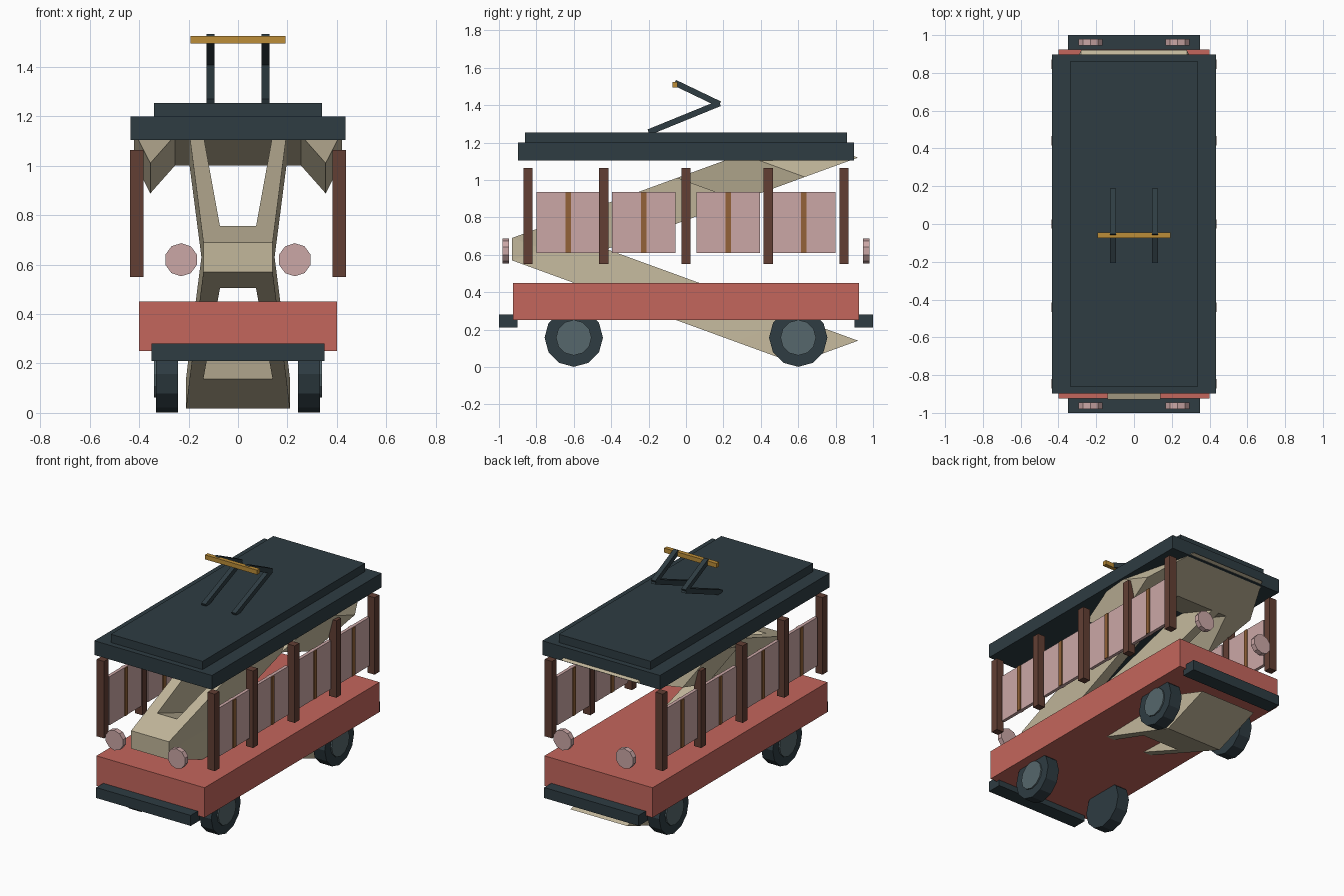
import bpy, bmesh, math
from mathutils import Vector

cube = bpy.data.objects.get("Cube")
if cube:
    bpy.data.objects.remove(cube)


def material(name, code):
    rgb = [int(code[i:i + 2], 16) / 255 for i in (0, 2, 4)]
    col = [c / 12.92 if c < 0.04 else ((c + 0.055) / 1.055) ** 2.4 for c in rgb] + [1]
    m = bpy.data.materials.new(name)
    m.use_nodes = True
    m.diffuse_color = col
    m.node_tree.nodes["Principled BSDF"].inputs["Base Color"].default_value = col
    return m


slate = material("dark slate", "2E3C42")
red = material("brick red", "C4665C")
cream = material("cream", "C2B79B")
pink = material("dusty pink", "CBA7A6")
brown = material("dark brown", "623F34")
wood = material("light wood", "936238")
gold = material("brass", "BC8D38")
grey = material("hub grey", "56676C")


def finish(bm, name, mat):
    bmesh.ops.recalc_face_normals(bm, faces=bm.faces)
    me = bpy.data.meshes.new(name)
    bm.to_mesh(me)
    bm.free()
    me.materials.append(mat)
    ob = bpy.data.objects.new(name, me)
    bpy.context.collection.objects.link(ob)
    return ob


def box(name, mat, xs, ys, zs):
    bm = bmesh.new()
    bmesh.ops.create_cube(bm, size=1)
    for v in bm.verts:
        v.co = [lo + (c + 0.5) * (hi - lo) for c, (lo, hi) in zip(v.co, (xs, ys, zs))]
    return finish(bm, name, mat)


def disc(name, mat, centre, radius, depth, sides, axis):
    bm = bmesh.new()
    bmesh.ops.create_cone(bm, cap_ends=True, segments=sides, radius1=radius,
                          radius2=radius, depth=depth)
    ob = finish(bm, name, mat)
    ob.location = centre
    ob.rotation_euler = (math.pi / 2, 0, 0) if axis == "y" else (0, math.pi / 2, 0)
    return ob


def rod(name, mat, x, start, end, width):
    a, b = Vector((x, *start)), Vector((x, *end))
    ob = box(name, mat, (-width, width), (-width, width), (0, (b - a).length))
    ob.location = a
    ob.rotation_euler = (-math.atan2(b.y - a.y, b.z - a.z), 0, 0)
    return ob


# Chassis, bumpers and roof
box("chassis", red, (-.4, .4), (-.925, .925), (.25, .45))
box("roof", slate, (-.435, .435), (-.897, .897), (1.105, 1.2))
box("roof_cap", slate, (-.34, .34), (-.86, .86), (1.2, 1.255))
box("front_bumper", slate, (-.35, .35), (-1, -.9), (.21, .28))
box("rear_bumper", slate, (-.35, .35), (.9, 1), (.21, .28))


# Side posts, panels and wood strips
def span(side, a, b):
    return sorted((side * a, side * b))


for side, label in ((1, "left"), (-1, "right")):
    for y in (-.845, -.44, 0, .44, .845):
        box(label + "_post", brown, span(side, .383, .437), (y - .025, y + .025), (.55, 1.065))
    for y in (-.63, -.225, .225, .63):
        box(label + "_panel", pink, span(side, .39, .412), (y - .17, y + .17), (.61, .935))
        box(label + "_strip", wood, span(side, .384, .418), (y - .015, y + .015), (.612, .933))

    # Wheels, lamps and current collector arms
    for y, end in ((-1, "front"), (1, "rear")):
        name = end + "_" + label
        disc(name + "_wheel", slate, (side * .287, y * .6, .157), .156, .088, 12, "x")
        disc(name + "_hub", grey, (side * .32, y * .6, .157), .095, .04, 12, "x")
        disc(name + "_lamp", pink, (side * .23, y * .963, .62), .067, .034, 10, "y")
    rod(label + "_lower_arm", slate, side * .112, (-.2, 1.255), (.18, 1.41), .016)
    rod(label + "_upper_arm", slate, side * .112, (.18, 1.405), (-.06, 1.52), .016)

box("contact_bar", gold, (-.193, .193), (-.073, -.045), (1.495, 1.525))

# Sloping frames meeting at the nose: a flat outline pushed along a slant
SLOPE = .364
MIDDLE = .63


def frame(name, points, loops, up):
    bm = bmesh.new()
    verts = {}

    def vert(key, sign):
        x, y = points[key]
        if (key, sign) not in verts:
            z = MIDDLE + up * (.06 + SLOPE * (y + .93))
            verts[key, sign] = bm.verts.new((sign * x, y, z))
        return verts[key, sign]

    for loop in loops:
        if loop[0] == "*":      # loop crossing the centre line
            half = loop[1:]
            bm.faces.new([vert(k, 1) for k in half] + [vert(k, -1) for k in reversed(half)])
        else:
            for s in (1, -1):
                bm.faces.new([vert(k, s) for k in loop])
    bmesh.ops.recalc_face_normals(bm, faces=bm.faces)
    bottom = bmesh.ops.extrude_face_region(bm, geom=bm.faces[:], use_keep_orig=True)
    moved = [g for g in bottom["geom"] if isinstance(g, bmesh.types.BMVert)]
    bmesh.ops.translate(bm, verts=moved, vec=(0, .335, -up * .122))
    return finish(bm, name, cream)


outline = {"A": (.14, -.93), "B": (.073, -.75), "C": (.14, .26), "D": (.196, .26),
           "E": (.255, .26), "F": (.355, -.05), "G": (.42, .3), "H": (.28, .585)}
frame("upper_frame", outline, ("*AB", "ADCB", "*CDEH", "EFGH"), 1)
frame("lower_frame", {**outline, "H": (.21, .585)}, ("*AB", "ADCB", "*CDH"), -1)

# Wedge closing the nose between the two frames
bm = bmesh.new()
ends = [[bm.verts.new((x, y, z)) for y, z in ((-.93, .69), (-.93, .57), (-.765, .63))]
        for x in (-.14, .14)]
for end in ends:
    bm.faces.new(end)
for i in range(3):
    j = (i + 1) % 3
    bm.faces.new((ends[0][i], ends[0][j], ends[1][j], ends[1][i]))
finish(bm, "nose_wedge", cream)
